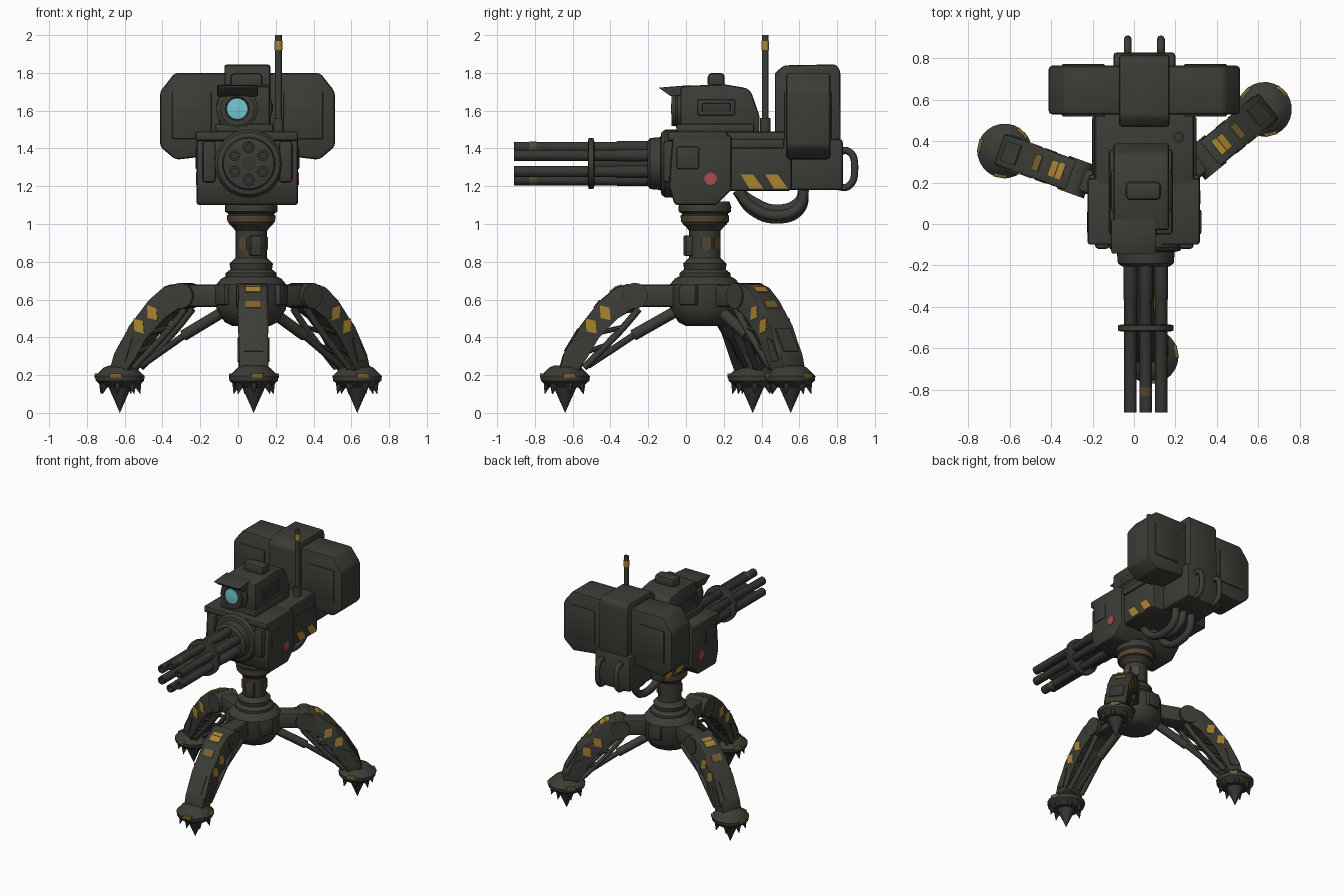
import bpy, bmesh, math
from mathutils import Matrix, Vector

if "Cube" in bpy.data.objects:
    bpy.data.objects.remove(bpy.data.objects["Cube"], do_unlink=True)


def material(name, rgb):
    m = bpy.data.materials.new(name)
    m.use_nodes = True
    m.diffuse_color = (*rgb, 1)
    node = next(n for n in m.node_tree.nodes if n.type == 'BSDF_PRINCIPLED')
    node.inputs["Base Color"].default_value = (*rgb, 1)
    node.inputs["Roughness"].default_value = 0.8
    return m


OLIVE = material("dark olive", (0.045, 0.046, 0.038))
STEEL = material("gunmetal", (0.036, 0.037, 0.032))
YELLOW = material("worn yellow", (0.40, 0.235, 0.03))
OCHRE = material("faded ochre", (0.20, 0.12, 0.03))
RUST = material("rust brown", (0.09, 0.06, 0.032))
CYAN = material("lens cyan", (0.17, 0.57, 0.63))
RED = material("marker red", (0.40, 0.07, 0.065))
ID = Matrix()


def finish(name, bm, mat, M=ID):
    bmesh.ops.recalc_face_normals(bm, faces=bm.faces)
    bm.transform(M)
    me = bpy.data.meshes.new(name)
    bm.to_mesh(me)
    bm.free()
    me.materials.append(mat)
    ob = bpy.data.objects.new(name, me)
    bpy.context.collection.objects.link(ob)
    bpy.ops.object.select_all(action='DESELECT')
    ob.select_set(True)
    bpy.context.view_layer.objects.active = ob
    bpy.ops.object.shade_smooth_by_angle(angle=math.radians(35))


# Outline extruded along one axis, with rounded edges
def prism(name, pts, axis, a, b, mat=OLIVE, bevel=0.0, M=ID):
    put = {'x': lambda p, d: (d, p[0], p[1]), 'y': lambda p, d: (p[0], d, p[1]),
           'z': lambda p, d: (p[0], p[1], d)}[axis]
    bm = bmesh.new()
    ends = [[bm.verts.new(put(p, d)) for p in pts] for d in (a, b)]
    for ring in ends:
        bm.faces.new(ring)
    n = len(pts)
    for i in range(n):
        j = (i + 1) % n
        bm.faces.new((ends[0][i], ends[0][j], ends[1][j], ends[1][i]))
    if bevel:
        bmesh.ops.bevel(bm, geom=bm.edges[:], offset=bevel, segments=2, profile=0.5, affect='EDGES')
    finish(name, bm, mat, M)


def box(name, x, y, z, mat=OLIVE, bevel=0.012, M=ID):
    pts = [(x[0], y[0]), (x[1], y[0]), (x[1], y[1]), (x[0], y[1])]
    prism(name, pts, 'z', z[0], z[1], mat, bevel, M)


# Revolved outline of (radius, height) points
def lathe(name, profile, mat=OLIVE, M=ID, seg=24):
    bm = bmesh.new()
    rings = [[bm.verts.new((max(r, 0.0005) * math.cos(math.tau * i / seg),
                            max(r, 0.0005) * math.sin(math.tau * i / seg), z)) for i in range(seg)]
             for r, z in profile]
    for lo, hi in zip(rings, rings[1:]):
        for i in range(seg):
            j = (i + 1) % seg
            bm.faces.new((lo[i], lo[j], hi[j], hi[i]))
    bm.faces.new(rings[0])
    bm.faces.new(rings[-1])
    finish(name, bm, mat, M)


def rod(name, p, q, r, mat=OLIVE, M=ID, seg=16, r2=None):
    d = Vector(q) - Vector(p)
    T = Matrix.Translation(p) @ d.to_track_quat('Z', 'Y').to_matrix().to_4x4()
    lathe(name, [(r, 0), (r if r2 is None else r2, d.length)], mat, M @ T, seg)


def hose(name, pts, r, M=ID):
    cu = bpy.data.curves.new(name, 'CURVE')
    cu.dimensions = '3D'
    cu.bevel_depth, cu.bevel_resolution, cu.resolution_u = r, 2, 8
    cu.use_fill_caps = True
    sp = cu.splines.new('BEZIER')
    sp.bezier_points.add(len(pts) - 1)
    for bp, p in zip(sp.bezier_points, pts):
        bp.co = M @ Vector(p)
        bp.handle_left_type = bp.handle_right_type = 'AUTO'
    cu.materials.append(OLIVE)
    ob = bpy.data.objects.new(name, cu)
    bpy.context.collection.objects.link(ob)


def turn(deg):
    return Matrix.Rotation(math.radians(deg), 4, 'Z')


# Tripod hub, post and swivel
HUB = Matrix.Translation((0.07, 0.10, 0))
lathe("hub", [(0.1, 0.46), (0.14, 0.48), (0.185, 0.55), (0.185, 0.68), (0.16, 0.71), (0.12, 0.73)], OLIVE, HUB, 12)
lathe("hub_collar", [(0.135, 0.70), (0.135, 0.74), (0.11, 0.76), (0.115, 0.79), (0.085, 0.82)], OLIVE, HUB)
lathe("post", [(0.083, 0.78), (0.083, 1.03)], OLIVE, HUB)
lathe("swivel", [(0.085, 0.965), (0.10, 0.985), (0.118, 1.0), (0.122, 1.055), (0.138, 1.065), (0.14, 1.09), (0.13, 1.12)], OLIVE, HUB, 28)
lathe("swivel_rust_band", [(0.115, 1.006), (0.126, 1.01), (0.129, 1.045), (0.118, 1.05)], RUST, HUB, 28)
box("post_latch", (0.06, 0.112), (-0.032, 0.032), (0.83, 0.94), OLIVE, 0.01, HUB @ turn(-75))
for deg in (-124, 5, 50):
    box("post_rust_patch", (0.06, 0.0865), (-0.027, 0.027), (0.865, 0.93), RUST, 0, HUB @ turn(deg))
for deg in (-28, 92, 212):
    box("hub_pad", (0.15, 0.2), (-0.05, 0.05), (0.57, 0.68), OLIVE, 0.012, HUB @ turn(deg))

# Legs, each in its own radial frame
OUTER = [(0.40, 0.685), (0.47, 0.665), (0.555, 0.595), (0.66, 0.46), (0.75, 0.31), (0.775, 0.22)]
INNER = [(0.66, 0.22), (0.64, 0.29), (0.56, 0.40), (0.47, 0.51), (0.35, 0.56)]
for deg, shift in ((39, -0.018), (160, 0), (-89, 0)):
    L = HUB @ turn(deg) @ Matrix.Translation((shift, 0, 0))
    box("leg_arm", (0.13, 0.37), (-0.06, 0.06), (0.56, 0.68), OLIVE, 0.02, L)
    rod("leg_knuckle", (0.37, -0.085, 0.62), (0.37, 0.085, 0.62), 0.068, OLIVE, L, 20)
    prism("leg_shell", OUTER + INNER, 'y', -0.078, 0.078, OLIVE, 0.012, L)
    rod("leg_strut", (0.15, 0, 0.54), (0.38, 0, 0.41), 0.03, OLIVE, L, 12)
    rod("leg_strut_piston", (0.37, 0, 0.415), (0.62, 0, 0.25), 0.018, STEEL, L, 12)
    # Painted patches and armour plate along the shell
    for k, mat, t0, t1, w in ((0, YELLOW, 0.55, 1.0, 0.04), (1, YELLOW, 0.0, 0.4, 0.04),
                              (2, OCHRE, 0.0, 0.3, 0.04), (3, OLIVE, 0.1, 0.9, 0.05)):
        p, q = Vector(OUTER[k]), Vector(OUTER[k + 1])
        n = Vector((p.y - q.y, q.x - p.x)).normalized()
        a, b = p.lerp(q, t0), p.lerp(q, t1)
        prism("leg_top_patch", [a - n * 0.01, b - n * 0.01, b + n * 0.006, a + n * 0.006], 'y', -w, w, mat, 0, L)
    for s in (-1, 1):
        # Open truss under the shell
        path = [(0.35, 0.55), (0.43, 0.455), (0.52, 0.36), (0.64, 0.24)]
        hose("leg_rail", [(r, s * 0.055, z) for r, z in path], 0.018, L)
        for (r, z), (r2, z2) in zip(path, INNER[3:0:-1]):
            rod("leg_brace", (r, s * 0.055, z), (r2 + 0.02, s * 0.055, z2 + 0.02), 0.013, OLIVE, L, 8)
        # Slanted side stripes and lower side plate
        for r, z in ((0.53, 0.53), (0.605, 0.46)):
            quad = [(r - 0.03, z - 0.04), (r + 0.024, z - 0.027), (r + 0.028, z + 0.04), (r - 0.024, z + 0.027)]
            prism("leg_side_stripe", quad, 'y', s * 0.07, s * 0.081, YELLOW, 0, L)
        prism("leg_side_plate", [(0.64, 0.40), (0.69, 0.38), (0.74, 0.28), (0.68, 0.27)], 'y',
              s * 0.07, s * 0.085, OLIVE, 0, L)
    # Spiked foot
    F = L @ Matrix.Translation((0.74, 0, 0))
    lathe("foot", [(0.085, 0.135), (0.105, 0.15), (0.128, 0.17), (0.132, 0.195), (0.11, 0.215), (0.085, 0.24), (0.06, 0.25)], OLIVE, F)
    lathe("foot_spike", [(0, 0), (0.02, 0.045), (0.058, 0.13), (0.065, 0.15)], STEEL, F, 12)
    for a in (8, 100, -115):
        box("foot_mark", (0.09, 0.131), (-0.032, 0.032), (0.184, 0.209), OCHRE, 0.004, F @ turn(a))
    for i in range(7):
        rod("foot_tooth", (0.092, 0, 0.16), (0.108, 0, 0.10), 0.026, STEEL, F @ turn(360 * i / 7), 6, 0.001)

# Gun body
CX = 0.05
prism("body_front", [(-0.09, 1.2), (-0.06, 1.1), (0.16, 1.1), (0.24, 1.18), (0.24, 1.47), (-0.07, 1.47)],
      'x', CX - 0.27, CX + 0.268, OLIVE, 0.016)
box("body_middle", (CX - 0.24, CX + 0.24), (0.18, 0.56), (1.175, 1.49), OLIVE, 0.018)
box("body_rear", (CX - 0.15, CX + 0.15), (0.5, 0.83), (1.18, 1.45), OLIVE, 0.018)
box("top_plate", (CX - 0.275, CX + 0.268), (-0.1, 0.22), (1.44, 1.49), OLIVE, 0.014)
for s in (-1, 1):
    x = CX + s * 0.268
    rod("red_marker", (x - s * 0.01, 0.13, 1.24), (x + s * 0.004, 0.13, 1.24), 0.033, RED)
    box("side_bracket", sorted((x - s * 0.02, x + s * 0.008)), (-0.05, 0.07), (1.29, 1.41), OLIVE, 0.01)
    box("front_fin", sorted((x - s * 0.1, x - s * 0.03)), (-0.12, -0.05), (1.22, 1.44), OLIVE, 0.015)
    f = CX + s * 0.24
    for y in (0.29, 0.42):
        prism("hazard_stripe", [(y, 1.262), (y + 0.065, 1.262), (y + 0.12, 1.188), (y + 0.045, 1.188)],
              'x', f - s * 0.01, f + s * 0.005, YELLOW)
    box("side_rib", sorted((f - s * 0.02, f + s * 0.012)), (0.22, 0.52), (1.40, 1.45), OLIVE, 0.01)

# Rotary barrels, with worn bands on the top and bottom ones
GUN = Matrix.Translation((0.057, 0, 1.32)) @ Matrix.Rotation(math.pi / 2, 4, 'X')
lathe("gun_mount", [(0.18, 0.0), (0.18, 0.11), (0.165, 0.13), (0.14, 0.135), (0.135, 0.19), (0.115, 0.205)], OLIVE, GUN, 32)
lathe("barrel_core", [(0.04, 0.15), (0.04, 0.52)], STEEL, GUN, 12)
lathe("barrel_clamp", [(0.115, 0.485), (0.135, 0.49), (0.135, 0.515), (0.115, 0.52)], OLIVE, GUN, 32)
for i in range(6):
    a = math.tau * (i + 0.5) / 6
    B = GUN @ Matrix.Translation((0.086 * math.cos(a), 0.086 * math.sin(a), 0))
    lathe("barrel", [(0.034, 0.19), (0.034, 0.36), (0.03, 0.37), (0.03, 0.91), (0.017, 0.91), (0.017, 0.86)], STEEL, B, 14)
    if i in (1, 4):
        lathe("barrel_worn_band", [(0.029, 0.79), (0.031, 0.791), (0.031, 0.829), (0.029, 0.83)], RUST, B, 14)

# Sight camera
prism("camera_body", [(-0.03, 1.48), (0.39, 1.48), (0.39, 1.57), (0.345, 1.70), (0.32, 1.72), (0.2, 1.74), (-0.03, 1.73)],
      'x', -0.10, 0.17, OLIVE, 0.016)
prism("camera_visor", [(-0.145, 1.722), (0.02, 1.735), (0.02, 1.68), (-0.08, 1.676)], 'x', -0.11, 0.105, OLIVE, 0.005)
EYE = Matrix.Translation((-0.004, 0, 1.61)) @ Matrix.Rotation(math.pi / 2, 4, 'X')
lathe("lens_housing", [(0.112, -0.02), (0.112, 0.045), (0.092, 0.055), (0.092, 0.078), (0.064, 0.078), (0.058, 0.065)], OLIVE, EYE, 12)
lathe("lens", [(0.058, 0.06), (0.056, 0.075), (0.02, 0.079), (0, 0.08)], CYAN, EYE)
box("camera_top_block", (-0.04, 0.13), (0.115, 0.205), (1.72, 1.80), OLIVE, 0.022)
box("camera_rail", (-0.12, 0.185), (-0.05, 0.36), (1.485, 1.53), OLIVE, 0.012)
for x0, x1 in ((-0.11, -0.09), (0.16, 0.18)):
    box("camera_side_panel", (x0, x1), (0.06, 0.26), (1.575, 1.66), OLIVE, 0.008)
    box("camera_side_inset", (x0 - 0.004, x1 + 0.004), (0.085, 0.235), (1.595, 1.64), STEEL, 0.004)

# Rear pack with side ammunition boxes
prism("rear_pack", [(0.47, 1.49), (0.47, 1.8), (0.52, 1.84), (0.795, 1.845), (0.817, 1.81), (0.82, 1.3), (0.55, 1.35)],
      'x', CX - 0.122, CX + 0.122, OLIVE, 0.014)
for s in (-1, 1):
    side = [(0.08, 1.8), (0.385, 1.8), (0.463, 1.70), (0.463, 1.41), (0.38, 1.34), (0.08, 1.375)]
    prism("ammo_box", [(CX + s * x, z) for x, z in side], 'y', 0.53, 0.765, OLIVE, 0.018)
    rim = sorted((CX + s * 0.19, CX + s * 0.40))
    for y in ((0.52, 0.54), (0.755, 0.773)):
        box("ammo_box_panel", rim, y, (1.45, 1.70), OLIVE, 0.008)
    # Back loops beside the pack
    x = CX + s * 0.08
    hose("back_loop", [(x, 0.79, 1.37), (x, 0.86, 1.385), (x, 0.893, 1.29), (x, 0.86, 1.2), (x, 0.79, 1.2)], 0.019)

# Hoses under the body
for i, drop in enumerate((0.0, 0.045, 0.015)):
    x = 0.07 * i
    hose("under_hose", [(x, 0.27, 1.18), (x, 0.35, 1.075 + drop), (x, 0.48, 1.03 + drop),
                        (x, 0.60, 1.075 + drop), (x, 0.625, 1.2)], 0.028)

# Antenna
rod("antenna", (0.215, 0.42, 1.46), (0.215, 0.42, 2.0), 0.018, OLIVE, ID, 12)
rod("antenna_base", (0.215, 0.42, 1.46), (0.215, 0.42, 1.56), 0.028, OLIVE, ID, 12)
rod("antenna_band", (0.215, 0.42, 1.92), (0.215, 0.42, 1.968), 0.0205, YELLOW, ID, 12)
